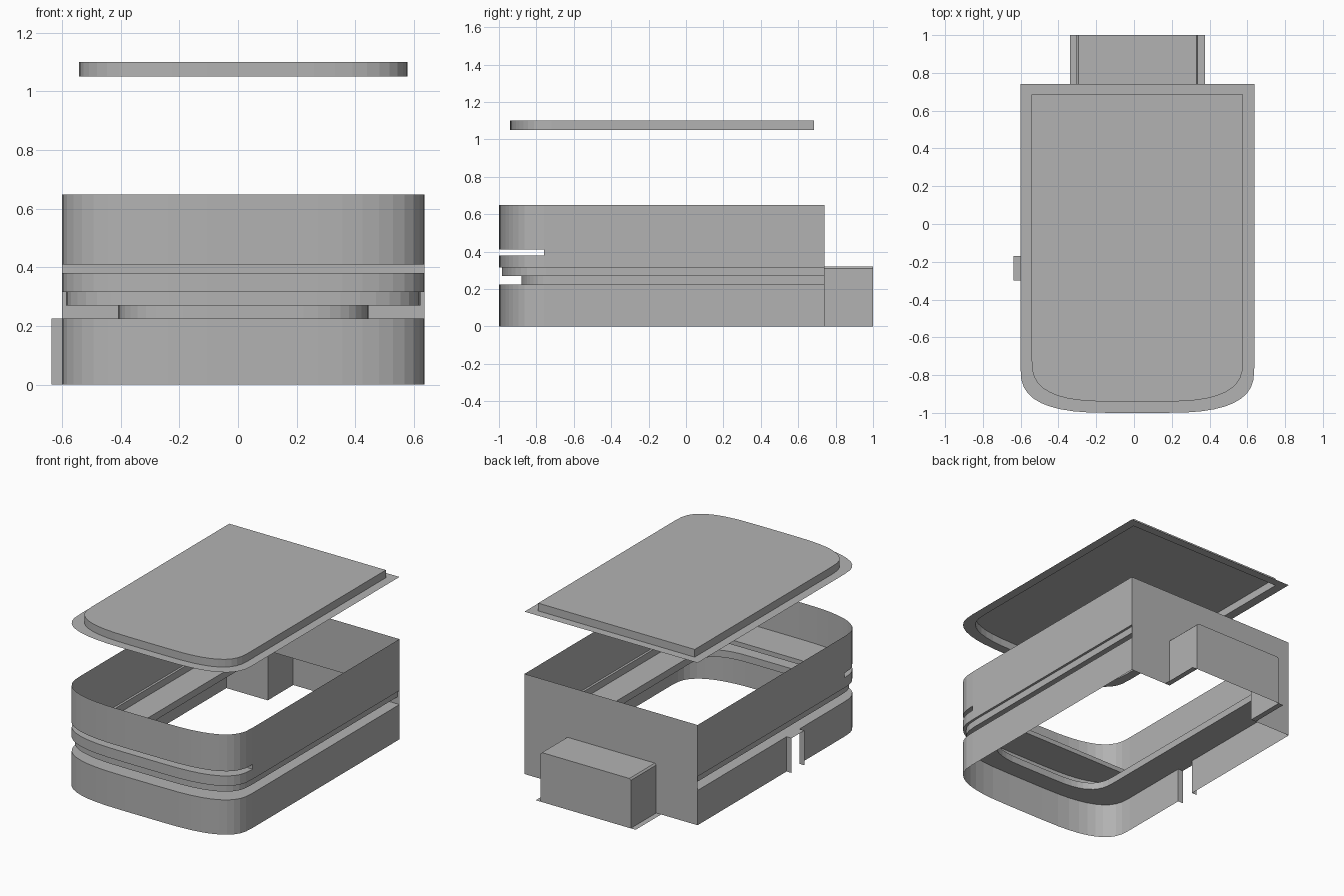
import bpy, bmesh, math

if "Cube" in bpy.data.objects:
    bpy.data.objects.remove(bpy.data.objects["Cube"])

CX, HALF = 0.018, 0.619        # body centre and half width
FRONT, BACK = -1.0, 0.74
CURVE_Y, FLAT = -0.76, 0.125   # where the front corners start and end
SEG = 10

grey = bpy.data.materials.new("dark_grey")
grey.diffuse_color = (0.45, 0.45, 0.45, 1)
grey.use_nodes = True
grey.node_tree.nodes["Principled BSDF"].inputs["Base Color"].default_value = grey.diffuse_color


def outline(inset_x=0.0, inset_front=0.0, back=BACK):
    """U-shaped plan: right back corner, round the front, to left back corner."""
    start = CURVE_Y + inset_front * 0.7
    rx, ry = HALF - inset_x - FLAT, start - (FRONT + inset_front)
    right = [(HALF - inset_x, y) for y in (back, -0.17, -0.30)]
    for i in range(SEG + 1):
        a = math.pi / 2 * i / SEG
        c = max(math.cos(a), 0.0) if i < SEG else 0.0
        right.append((FLAT + rx * c ** 0.714, start - ry * math.sin(a) ** 0.714))
    pts = right + [(-x, y) for x, y in reversed(right)]
    return [(CX + x, y) for x, y in pts]


def strip(bm, lower, z0, upper, z1, keep=None, closed=False):
    """Sheet between two matching outlines; keep() may leave out quads."""
    a = [bm.verts.new((x, y, z0)) for x, y in lower]
    b = [bm.verts.new((x, y, z1)) for x, y in upper]
    n = len(a)
    for i in range(n if closed else n - 1):
        j = (i + 1) % n
        if keep is None or keep(lower[i], lower[j]):
            bm.faces.new((a[j], a[i], b[i], b[j]))


def face(bm, pts):
    bm.faces.new([bm.verts.new(p) for p in pts])


def finish(name, bm):
    bmesh.ops.remove_doubles(bm, verts=bm.verts, dist=1e-5)
    bmesh.ops.delete(bm, geom=[v for v in bm.verts if not v.link_faces], context='VERTS')
    bmesh.ops.recalc_face_normals(bm, faces=bm.faces)
    me = bpy.data.meshes.new(name)
    bm.to_mesh(me)
    bm.free()
    me.materials.append(grey)
    bpy.context.collection.objects.link(bpy.data.objects.new(name, me))


outer = outline()
step = outline(0.015, 0.015)
inner = outline(0.1925, 0.12)


def no_port(p, q):
    # leave the side port opening in the left wall
    return not (p[0] < 0 and -0.31 < p[1] < -0.16 and -0.31 < q[1] < -0.16)


def behind_slit(p, q):
    # the slit runs round the front corners only
    return min(p[1], q[1]) > CURVE_Y - 1e-4


# Body walls: lower wall, recessed groove, stepped band, slit and upper wall
bm = bmesh.new()
strip(bm, outer, 0.0, outer, 0.225, no_port)
strip(bm, outer, 0.225, inner, 0.225)
strip(bm, inner, 0.225, inner, 0.27)
strip(bm, inner, 0.27, step, 0.27)
strip(bm, step, 0.27, step, 0.315)
strip(bm, step, 0.315, outer, 0.315)
strip(bm, outer, 0.315, outer, 0.38)
strip(bm, outer, 0.38, outer, 0.41, behind_slit)
strip(bm, outer, 0.41, outer, 0.648)
# floor, ceiling and straight rear wall of the front slit
x0, x1 = CX - HALF, CX + HALF
nose = [p for p in outer if p[1] < CURVE_Y + 1e-4]
for z in (0.38, 0.41):
    face(bm, [(x, y, z) for x, y in nose])
face(bm, [(x0, CURVE_Y, 0.38), (x1, CURVE_Y, 0.38), (x1, CURVE_Y, 0.41), (x0, CURVE_Y, 0.41)])
finish("body_walls", bm)

# Back wall with an opening into the rear housing
arch = [(-0.305, 0), (-0.305, 0.31), (-0.295, 0.32),
        (0.33, 0.32), (0.34, 0.31), (0.34, 0)]
bm = bmesh.new()
face(bm, [(x, BACK, z) for x, z in [(x0, 0)] + arch + [(x1, 0), (x1, 0.648), (x0, 0.648)]])
finish("back_wall", bm)

# Rear housing with foot flanges, open underneath
bm = bmesh.new()
profile = [(-0.34, 0)] + arch + [(0.375, 0)]
for (xa, za), (xb, zb) in zip(profile, profile[1:]):
    face(bm, [(xa, BACK, za), (xb, BACK, zb), (xb, 1, zb), (xa, 1, za)])
face(bm, [(x, 1, z) for x, z in arch])
finish("rear_housing", bm)

# Side port surround: two cheeks and a top
bm = bmesh.new()
port = [(-0.30, 0), (-0.30, 0.225), (-0.17, 0.225), (-0.17, 0)]
for (ya, za), (yb, zb) in zip(port, port[1:]):
    face(bm, [(x0, ya, za), (x0, yb, zb), (-0.637, yb, zb), (-0.637, ya, za)])
finish("side_port", bm)

# Raised lid floating above, hollow below, with a thin flange
bm = bmesh.new()
lid = outline(0.059, 0.06, 0.685)
strip(bm, outer, 1.05, lid, 1.05, closed=True)
strip(bm, lid, 1.05, lid, 1.10, closed=True)
face(bm, [(x, y, 1.10) for x, y in lid])
finish("lid", bm)
